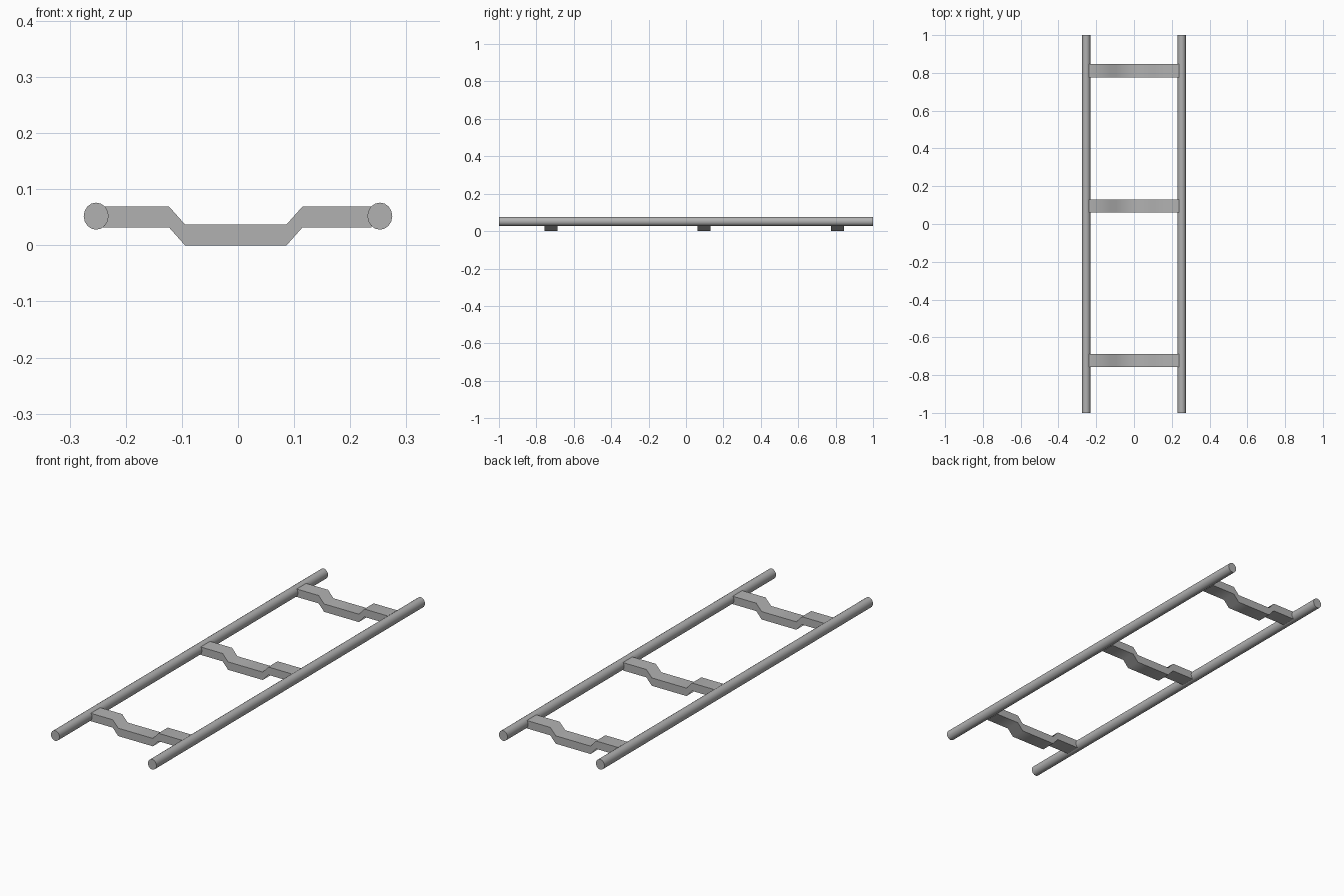
import bpy, bmesh, math

if "Cube" in bpy.data.objects:
    bpy.data.objects.remove(bpy.data.objects["Cube"])

# Dark grey for the whole frame
grey = bpy.data.materials.new("dark_grey")
grey.diffuse_color = (0.44, 0.44, 0.44, 1)
grey.use_nodes = True
grey.node_tree.nodes["Principled BSDF"].inputs["Base Color"].default_value = grey.diffuse_color


def extrude_profile(name, points, y0, y1):
    """Extrude a closed (x, z) outline along y, smooth except at its ends and square corners."""
    bm = bmesh.new()
    face = bm.faces.new([bm.verts.new((x, y0, z)) for x, z in points])
    ext = bmesh.ops.extrude_face_region(bm, geom=[face])
    moved = [g for g in ext["geom"] if isinstance(g, bmesh.types.BMVert)]
    bmesh.ops.translate(bm, verts=moved, vec=(0, y1 - y0, 0))
    bmesh.ops.recalc_face_normals(bm, faces=bm.faces)
    mesh = bpy.data.meshes.new(name)
    bm.to_mesh(mesh)
    bm.free()
    mesh.materials.append(grey)
    obj = bpy.data.objects.new(name, mesh)
    bpy.context.collection.objects.link(obj)
    bpy.ops.object.select_all(action='DESELECT')
    obj.select_set(True)
    bpy.context.view_layer.objects.active = obj
    bpy.ops.object.shade_smooth_by_angle(angle=math.radians(60))


# Side rails: slightly oval long rods
SIDES = 16
RX, RZ = 0.0222, 0.0241
for side, x in (("left", -0.2528), ("right", 0.2528)):
    ring = [(x + RX * math.cos(2 * math.pi * i / SIDES),
             0.052 + RZ * math.sin(2 * math.pi * i / SIDES)) for i in range(SIDES)]
    extrude_profile(side + "_rail", ring, -1, 1)

# Rungs: constant-height bars with a dropped middle
T = 0.0372
CX = -0.004
bottom = [(-0.242, 0.032), (-0.119, 0.032), (-0.0905, 0),
          (0.0905, 0), (0.119, 0.032), (0.242, 0.032)]
outline = [(x + CX, z) for x, z in bottom] + [(x + CX, z + T) for x, z in reversed(bottom)]
for name, y in (("front_rung", -0.722), ("middle_rung", 0.096), ("back_rung", 0.811)):
    extrude_profile(name, outline, y - 0.035, y + 0.035)
